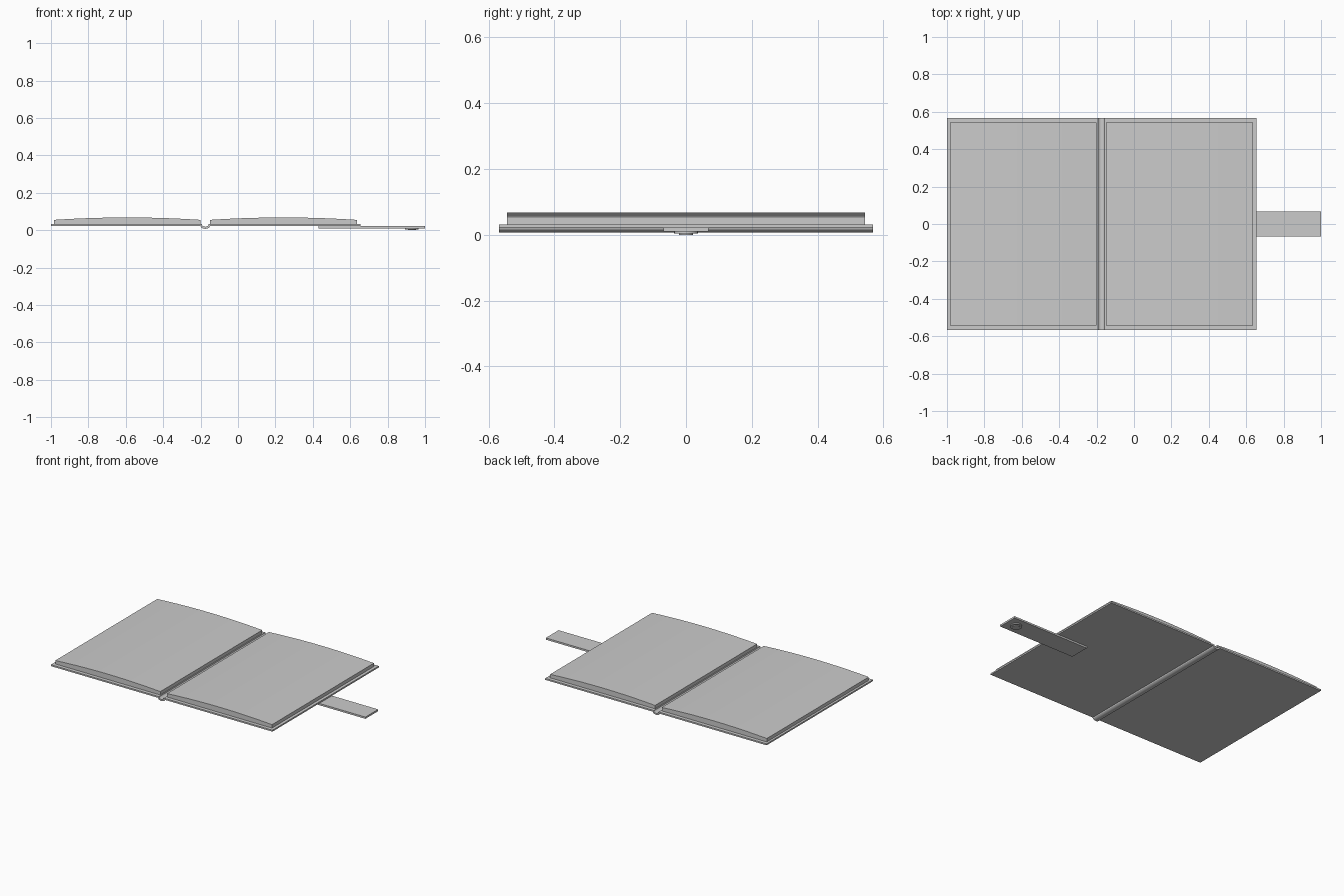
import bpy, bmesh, math

cube = bpy.data.objects.get("Cube")
if cube:
    bpy.data.objects.remove(cube, do_unlink=True)

grey = bpy.data.materials.new("plain grey")
grey.use_nodes = True
colour = (0.6, 0.6, 0.6, 1)
grey.diffuse_color = colour
grey.node_tree.nodes["Principled BSDF"].inputs["Base Color"].default_value = colour

SPINE = -0.175
COVER_TOP, COVER_BOTTOM = 0.032, 0.022


def extrude_profile(name, profile, half_depth, smooth=True):
    """Extrude a closed (x, z) outline along y, centred on y = 0."""
    bm = bmesh.new()
    face = bm.faces.new([bm.verts.new((x, -half_depth, z)) for x, z in profile])
    result = bmesh.ops.extrude_face_region(bm, geom=[face])
    verts = [v for v in result["geom"] if isinstance(v, bmesh.types.BMVert)]
    bmesh.ops.translate(bm, verts=verts, vec=(0, 2 * half_depth, 0))
    bmesh.ops.recalc_face_normals(bm, faces=bm.faces)
    mesh = bpy.data.meshes.new(name)
    bm.to_mesh(mesh)
    bm.free()
    mesh.materials.append(grey)
    obj = bpy.data.objects.new(name, mesh)
    bpy.context.collection.objects.link(obj)
    if smooth:
        bpy.ops.object.select_all(action="DESELECT")
        obj.select_set(True)
        bpy.context.view_layer.objects.active = obj
        bpy.ops.object.shade_smooth_by_angle(angle=math.radians(25))
    return obj


# Cover: one thin sheet folded down into a rounded spine
def fold(radius, z, drop, steps=8):
    angles = [math.pi * i / steps for i in range(steps + 1)]
    return [(SPINE - radius * math.cos(a), z - drop * math.sin(a)) for a in angles]


upper = [(-1.0, COVER_TOP)] + fold(0.018, COVER_TOP, 0.014) + [(0.655, COVER_TOP)]
lower = [(-1.0, COVER_BOTTOM)] + fold(0.025, COVER_BOTTOM, 0.015) + [(0.655, COVER_BOTTOM)]
extrude_profile("cover", upper + lower[::-1], 0.568)

# Page blocks: gently arched tops either side of the spine
for name, left, right in (("right_pages", -0.985, -0.2), ("left_pages", -0.15, 0.635)):
    steps = 10
    outline = [(left, COVER_TOP), (right, COVER_TOP)]
    for i in range(steps + 1):
        t = i / steps
        arch = 1 - (2 * t - 1) ** 2
        outline.append((right + (left - right) * t, 0.055 + 0.013 * arch))
    extrude_profile(name, outline, 0.544)

# Closing strap under the left cover
strap = [(0.43, 0.01), (1.0, 0.01), (1.0, COVER_BOTTOM), (0.43, COVER_BOTTOM)]
extrude_profile("strap", strap, 0.068, smooth=False)


# Snap fastener: stacked discs under the strap tip
def disc(name, radius, bottom, top):
    bpy.ops.mesh.primitive_cylinder_add(
        vertices=24, radius=radius, depth=top - bottom,
        location=(0.93, 0, (top + bottom) / 2))
    obj = bpy.context.object
    obj.name = name
    obj.data.materials.append(grey)
    bpy.ops.object.shade_smooth_by_angle()


disc("snap_base", 0.036, 0.004, 0.011)
disc("snap_stud", 0.022, 0.0, 0.005)
